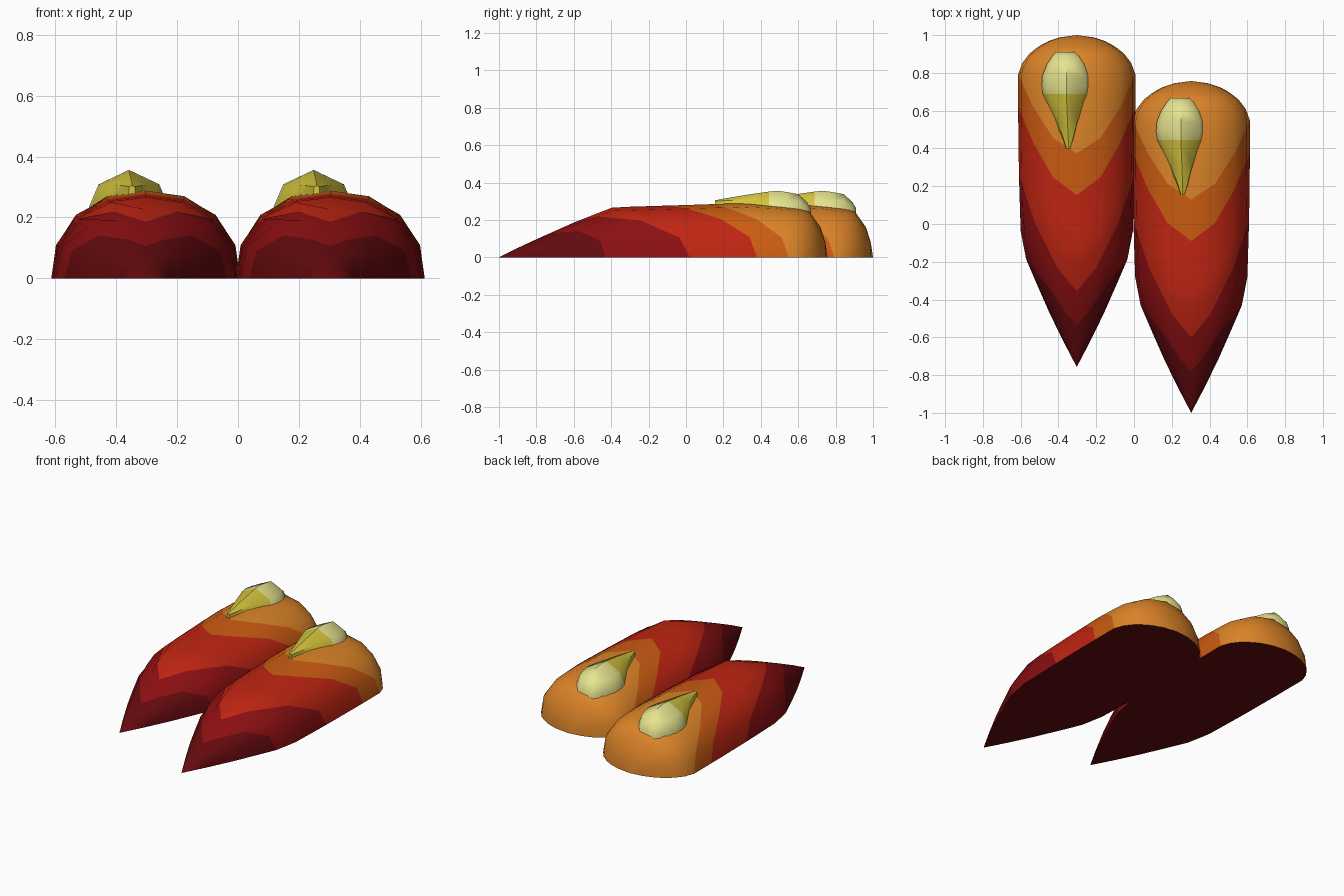
import bpy, bmesh, math

if "Cube" in bpy.data.objects:
    bpy.data.objects.remove(bpy.data.objects["Cube"])


def material(name, r, g, b):
    m = bpy.data.materials.new(name)
    lin = [((c / 255 + 0.055) / 1.055) ** 2.4 for c in (r, g, b)]
    m.diffuse_color = (*lin, 1)
    m.use_nodes = True
    m.node_tree.nodes["Principled BSDF"].inputs["Base Color"].default_value = m.diffuse_color
    return m


DEEP = material("deep maroon", 100, 10, 14)
MAROON = material("dark red", 140, 15, 18)
RED = material("red", 192, 37, 18)
BURNT = material("burnt orange", 204, 92, 18)
ORANGE = material("orange", 220, 132, 40)
YELLOW = material("yellow", 212, 196, 60)
PALE = material("pale yellow", 230, 228, 142)


def lerp_table(table, y):
    """Piecewise linear lookup."""
    for (y0, v0), (y1, v1) in zip(table, table[1:]):
        if y <= y1:
            return v0 + (v1 - v0) * (y - y0) / (y1 - y0)
    return table[-1][1]


def loft(name, rings, slots, mats, bottom_slot, caps=()):
    """Skin closed rings; slots gives one material slot per band."""
    bm = bmesh.new()
    vs = [[bm.verts.new(p) for p in ring] for ring in rings]
    n = len(rings[0])
    for a, b, slot in zip(vs, vs[1:], slots):
        for j in range(n):
            k = (j + 1) % n
            f = bm.faces.new((a[j], a[k], b[k], b[j]))
            f.material_index = bottom_slot if j == n - 1 else slot
    for i in caps:
        bm.faces.new(vs[i]).material_index = slots[i]
    bmesh.ops.remove_doubles(bm, verts=bm.verts, dist=0.0005)
    bmesh.ops.recalc_face_normals(bm, faces=bm.faces)
    me = bpy.data.meshes.new(name)
    bm.to_mesh(me)
    bm.free()
    for m in mats:
        me.materials.append(m)
    ob = bpy.data.objects.new(name, me)
    bpy.context.collection.objects.link(ob)
    bpy.ops.object.select_all(action='DESELECT')
    bpy.context.view_layer.objects.active = ob
    ob.select_set(True)
    bpy.ops.object.shade_smooth_by_angle(angle=math.radians(48))
    return ob


# Body: half width and height along its length
WIDTH = [(-1, 0), (-.78, .115), (-.6, .195), (-.43, .268), (-.28, .297), (0, .306),
         (.3, .31), (.55, .31), (.61, .288), (.67, .242), (.72, .165), (.745, .09), (.757, 0)]
HEIGHT = [(-1, 0), (-.88, .06), (-.76, .115), (-.58, .195), (-.39, .268), (0, .28),
          (.3, .29), (.5, .28), (.6, .265), (.66, .245), (.72, .16), (.745, .08), (.757, 0)]
HALF = [(1, 0), (.95, .38), (.74, .72), (.41, .93)]
ARCH = HALF + [(0, 1)] + [(-x, z) for x, z in reversed(HALF)]
# Chevron bands: y on the ridge, y at the ground edge, steps, slot of the band before
BANDS = [(-.78, -.43, 4, 0), (-.6, .02, 3, 1), (-.09, .38, 5, 2), (.13, .55, 3, 3),
         (.45, .61, 3, 4), (.6, .66, 2, 4), (.66, .69, 1, 4), (.72, .725, 2, 4),
         (.745, .745, 1, 4), (.757, .757, 1, 4)]


def build_body(name, cx, cy):
    spans, slots = [(-1, -1)], []
    for ridge, edge, steps, slot in BANDS:
        r0, e0 = spans[-1]
        for s in range(1, steps + 1):
            t = s / steps
            spans.append((r0 + (ridge - r0) * t, e0 + (edge - e0) * t))
            slots.append(slot)
    rings = []
    for ridge, edge in spans:
        ring = []
        for ax, az in ARCH:
            y = ridge + (edge - ridge) * abs(ax) ** 1.8
            ring.append((cx + ax * lerp_table(WIDTH, y), cy + y, az * lerp_table(HEIGHT, y)))
        rings.append(ring)
    loft(name, rings, slots, [DEEP, MAROON, RED, BURNT, ORANGE], 0)


# Raised drop-shaped crest: y, half width, top, x shift
CREST = [(.155, .012, .305, .01), (.2, .03, .314, .01), (.32, .075, .334, .005),
         (.445, .125, .352, 0), (.49, .131, .356, 0), (.54, .128, .349, 0),
         (.6, .105, .338, 0), (.645, .075, .298, 0), (.667, .056, .262, 0)]


def build_crest(name, cx, cy):
    rings = []
    for y, w, top, dx in CREST:
        side = [(w, .12), (w, min(.235, top - .05)), (w * .76, top - .36 * w)]
        prof = side + [(0, top)] + [(-x, z) for x, z in reversed(side)]
        rings.append([(cx + dx + x, cy + y, z) for x, z in prof])
    loft(name, rings, [0, 0, 0, 1, 1, 1, 1, 1], [YELLOW, PALE], 0, caps=(0, -1))


# Staggered pair
for side, x, y in (("right", .303, 0), ("left", -.303, .243)):
    build_body(side + "_body", x, y)
    build_crest(side + "_crest", x - .055, y)
